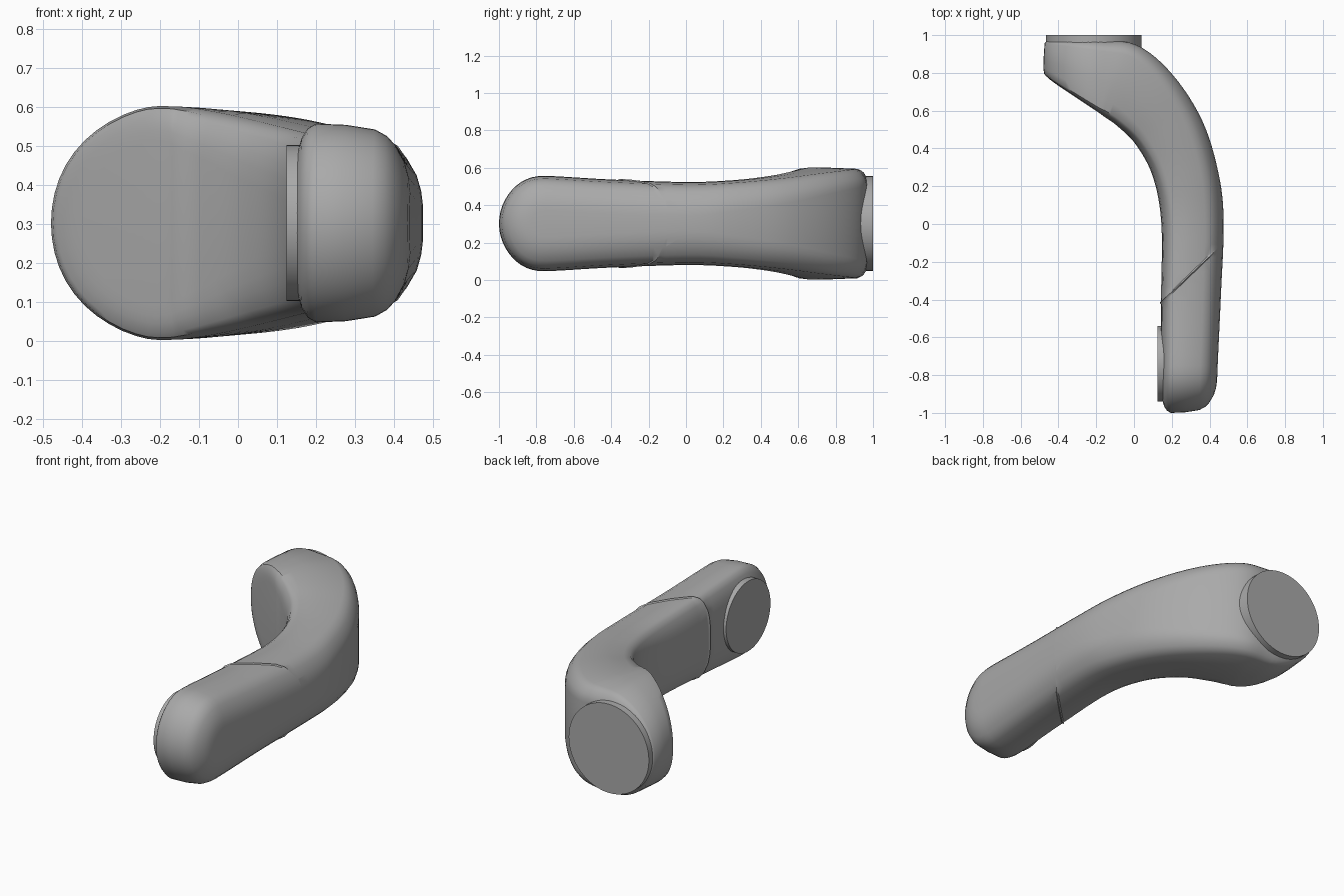
import bpy, bmesh, math
from mathutils import Vector

if "Cube" in bpy.data.objects:
    bpy.data.objects.remove(bpy.data.objects["Cube"])

MID_Z = 0.302
grey = bpy.data.materials.new("satin grey")
grey.diffuse_color = (0.40, 0.40, 0.40, 1)
grey.use_nodes = True
grey.node_tree.nodes["Principled BSDF"].inputs["Base Color"].default_value = grey.diffuse_color

# Stations along the grip: inner xy, outer xy, half height, edge softness
STATIONS = [
    (0.135, -1.00, 0.435, -1.00, 0.255, 1.0),
    (0.140, -0.75, 0.443, -0.75, 0.255, 1.0),
    (0.143, -0.40, 0.460, -0.38, 0.235, 1.0),
    (0.145, 0.00, 0.475, 0.02, 0.222, 1.0),
    (0.100, 0.25, 0.445, 0.28, 0.232, 0.9),
    (0.010, 0.42, 0.360, 0.55, 0.254, 0.8),
    (-0.090, 0.52, 0.205, 0.79, 0.280, 0.65),
    (-0.160, 0.57, 0.020, 0.945, 0.296, 0.55),
    (-0.210, 0.605, -0.18, 0.972, 0.300, 0.5),
    (-0.480, 0.785, -0.48, 0.985, 0.300, 0.45),
]
LAST = len(STATIONS) - 1

# Edge rounding across the grip: (fraction from inner to outer, inset)
LAYERS = [(0, .18), (.012, .125), (.03, .085), (.08, .035), (.13, .012), (.2, 0),
          (.45, .003), (.7, .015), (.8, .032), (.87, .055), (.95, .10), (.985, .14), (1, .18)]


def station(u):
    """Smooth interpolation through the stations."""
    k = min(int(u), LAST - 1)
    f = u - k
    p1, p2 = STATIONS[k], STATIONS[k + 1]
    p0 = STATIONS[k - 1] if k else [2 * a - b for a, b in zip(p1, p2)]
    p3 = STATIONS[k + 2] if k + 2 <= LAST else [2 * b - a for a, b in zip(p1, p2)]
    return [0.5 * (2 * b + (c - a) * f + (2 * a - 5 * b + 4 * c - d) * f * f
                   + (3 * b - a - 3 * c + d) * f ** 3)
            for a, b, c, d in zip(p0, p1, p2, p3)]


def outline(t, inset):
    """Upper half of one layer outline, rounded off at both ends."""
    pts = []
    n = 12
    ends = [math.sin(math.pi / 2 * i / n) for i in range(n + 1)]
    samples = [(1 - f, f, 0.25) for f in reversed(ends)]
    samples += [(1 + i / 6, 0, 1) for i in range(1, 6 * (LAST - 2))]
    samples += [(LAST - 1 + f, f, 0.30) for f in ends]
    for u, f, length in samples:
        soft = station(u)[5]
        i = inset * soft
        if f > 0:
            shrunk = f * (1 - i / length)
            u = 1 - shrunk if u <= 1 else LAST - 1 + shrunk
        ix, iy, ox, oy, h, _ = station(u)
        tt = t * soft if t < .2 else t if t <= .45 else 1 - (1 - t) * soft
        z = (h - i) * math.sqrt(max(0, 1 - f * f))
        pts.append((ix + (ox - ix) * tt, iy + (oy - iy) * tt, z))
    return pts


def finish(name, bm, angle):
    bmesh.ops.recalc_face_normals(bm, faces=bm.faces)
    mesh = bpy.data.meshes.new(name)
    bm.to_mesh(mesh)
    bm.free()
    mesh.materials.append(grey)
    ob = bpy.data.objects.new(name, mesh)
    bpy.context.collection.objects.link(ob)
    bpy.ops.object.select_all(action='DESELECT')
    ob.select_set(True)
    bpy.context.view_layer.objects.active = ob
    bpy.ops.object.shade_smooth_by_angle(angle=math.radians(angle))
    return ob


# Curved grip body
bm = bmesh.new()
rows = []
for t, inset in LAYERS:
    half = outline(t, inset)
    top = [bm.verts.new((x, y, MID_Z + z)) for x, y, z in half]
    low = [bm.verts.new((x, y, MID_Z - z)) for x, y, z in half]
    rows.append((top, low))
count = len(rows[0][0])
for (t0, l0), (t1, l1) in zip(rows, rows[1:]):
    for i in range(count - 1):
        bm.faces.new((t0[i], t0[i + 1], t1[i + 1], t1[i]))
        bm.faces.new((l0[i + 1], l0[i], l1[i], l1[i + 1]))
for top, low in (rows[0], rows[-1]):          # broad inner and outer walls
    for i in range(count - 1):
        bm.faces.new((top[i], low[i], low[i + 1], top[i + 1]))
bmesh.ops.remove_doubles(bm, verts=bm.verts, dist=1e-5)

# Slanted seam: a fine groove that fades out before the outer wall
normal = Vector((0.26, -0.27, 0)).normalized()
origin = Vector((0.15, -0.41, 0))
for offset in (-0.006, 0, 0.006):
    bmesh.ops.bisect_plane(bm, geom=bm.verts[:] + bm.edges[:] + bm.faces[:],
                           plane_co=origin + normal * offset, plane_no=normal, dist=1e-6)
bm.normal_update()
for v in bm.verts:
    if abs((v.co - origin).dot(normal)) < 1e-4 and v.co.x < 0.425:
        v.co -= v.normal * 0.006
finish("grip_body", bm, 40)


# Round flat pads at the mounting end and on the inner wall
def pad(name, radius, centre, depth, axis):
    bm = bmesh.new()
    bmesh.ops.create_cone(bm, cap_ends=True, segments=64, radius1=radius,
                          radius2=radius, depth=depth)
    ob = finish(name, bm, 30)
    ob.location = centre
    ob.rotation_euler = (math.pi / 2, 0, 0) if axis == 'Y' else (0, math.pi / 2, 0)


pad("mounting_pad", 0.253, (-0.213, 0.93, MID_Z), 0.14, 'Y')
pad("side_pad", 0.20, (0.155, -0.74, MID_Z), 0.06, 'X')
